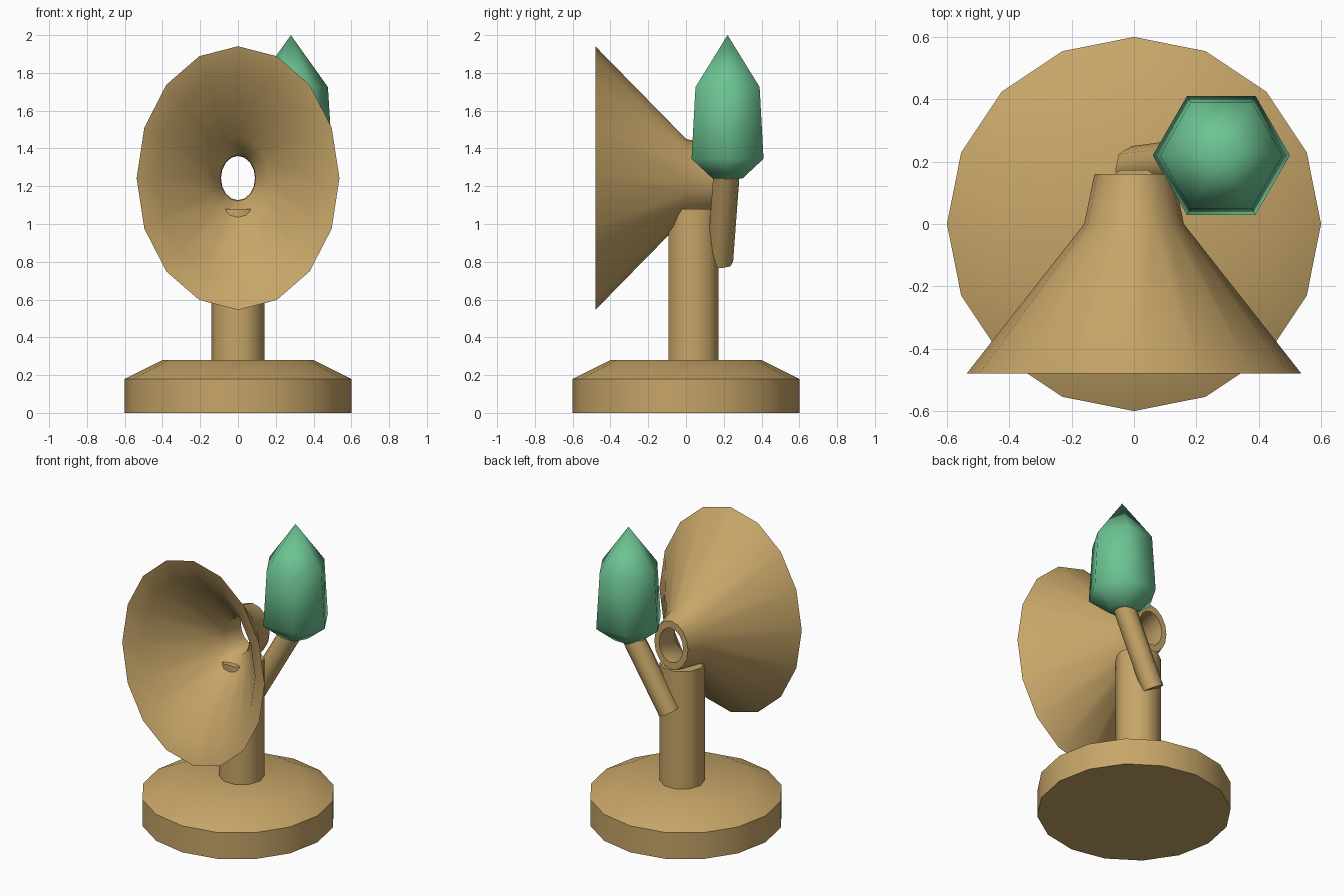
import bpy, bmesh, math
from mathutils import Matrix, Vector

if "Cube" in bpy.data.objects:
    bpy.data.objects.remove(bpy.data.objects["Cube"], do_unlink=True)


def make_material(name, rgb):
    mat = bpy.data.materials.new(name)
    mat.use_nodes = True
    mat.diffuse_color = (*rgb, 1)
    mat.node_tree.nodes["Principled BSDF"].inputs["Base Color"].default_value = (*rgb, 1)
    return mat


tan = make_material("warm tan", (0.57, 0.38, 0.14))
green = make_material("crystal green", (0.15, 0.55, 0.29))


def lathe(name, profile, sides, mat, matrix, closed=False, angle=35):
    """Turn (radius, height) points about local z; closed joins last to first."""
    bm = bmesh.new()
    rings = []
    for r, h in profile:
        if r == 0:
            rings.append([bm.verts.new((0, 0, h))] * sides)
        else:
            turns = [2 * math.pi * i / sides for i in range(sides)]
            rings.append([bm.verts.new((r * math.cos(t), r * math.sin(t), h)) for t in turns])
    pairs = list(zip(rings, rings[1:]))
    if closed:
        pairs.append((rings[-1], rings[0]))
    for low, high in pairs:
        for i in range(sides):
            j = (i + 1) % sides
            corners = dict.fromkeys((low[i], low[j], high[j], high[i]))
            bm.faces.new(list(corners))
    if not closed:
        for ring in (rings[0], rings[-1]):
            if ring[0] is not ring[1]:
                bm.faces.new(ring)
    bm.transform(matrix)
    bmesh.ops.recalc_face_normals(bm, faces=bm.faces)
    mesh = bpy.data.meshes.new(name)
    bm.to_mesh(mesh)
    bm.free()
    mesh.materials.append(mat)
    obj = bpy.data.objects.new(name, mesh)
    bpy.context.collection.objects.link(obj)
    bpy.ops.object.select_all(action='DESELECT')
    obj.select_set(True)
    bpy.context.view_layer.objects.active = obj
    bpy.ops.object.shade_smooth_by_angle(angle=math.radians(angle))
    return obj


# Round base with a sloped shoulder
lathe("base", [(0.6, 0), (0.6, 0.18), (0.4, 0.28)], 16, tan, Matrix())

# Upright post
lathe("post", [(0.14, 0.25), (0.14, 1.08)], 10, tan, Matrix.Translation((0, 0.04, 0)), angle=40)

# Oval horn: outer wall, then the bore, then a sloped lip, opening to the front
horn_profile = [(0.537, -0.48), (0.16, 0), (0.127, 0.16),
                (0.09, 0.16), (0.093, -0.01), (0.165, -0.1), (0.43, -0.43)]
horn_matrix = (Matrix.Translation((0, 0, 1.243))
               @ Matrix.Diagonal((1, 1, 1.3, 1))
               @ Matrix.Rotation(math.radians(-90), 4, 'X'))
lathe("horn", horn_profile, 16, tan, horn_matrix, closed=True, angle=45)

# Leaning arm that carries the crystal
start, end = Vector((0, 0.18, 0.8)), Vector((0.26, 0.215, 1.27))
lean = (end - start).to_track_quat('Z', 'Y').to_matrix().to_4x4()
lathe("crystal_arm", [(0.07, 0), (0.07, (end - start).length)], 8, tan,
      Matrix.Translation(start) @ lean, angle=50)

# Six-sided crystal
lathe("crystal", [(0.09, 1.24), (0.22, 1.345), (0.196, 1.725), (0, 2)], 6, green,
      Matrix.Translation((0.28, 0.22, 0)), angle=62)
